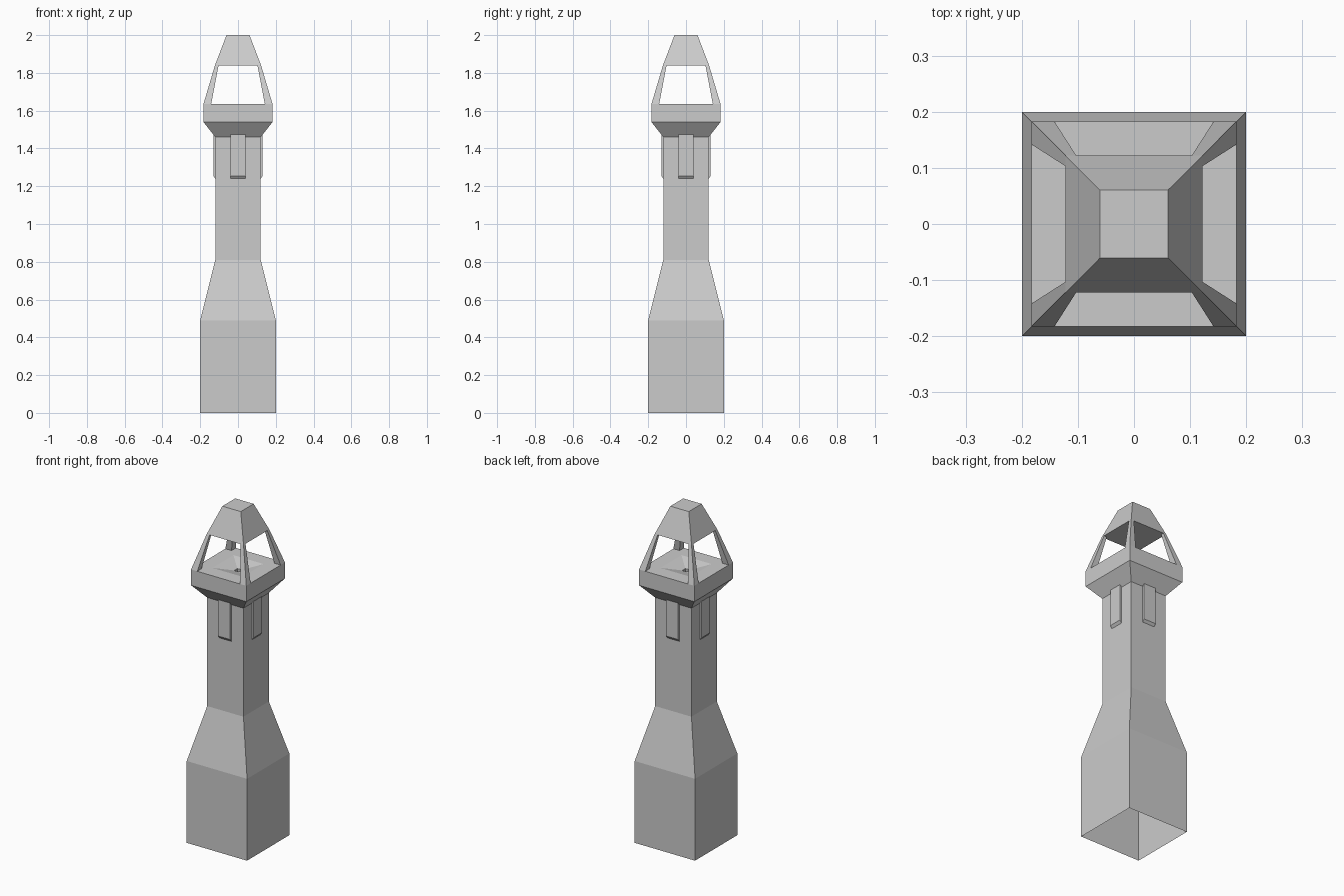
import bpy, bmesh
from mathutils import Matrix
from math import pi

if "Cube" in bpy.data.objects:
    bpy.data.objects.remove(bpy.data.objects["Cube"])


def make_object(name, bm, recalc=True):
    if recalc:
        bmesh.ops.recalc_face_normals(bm, faces=bm.faces[:])
    mesh = bpy.data.meshes.new(name)
    bm.to_mesh(mesh)
    bm.free()
    ob = bpy.data.objects.new(name, mesh)
    bpy.context.collection.objects.link(ob)
    return ob


def loft(name, rings, cap_bottom=True, cap_top=True, recalc=True):
    """Rectangular rings (x0, x1, y0, y1, z) joined from bottom to top."""
    bm = bmesh.new()
    loops = []
    for x0, x1, y0, y1, z in rings:
        loops.append([bm.verts.new(p) for p in
                      ((x0, y0, z), (x1, y0, z), (x1, y1, z), (x0, y1, z))])
    for a, b in zip(loops, loops[1:]):
        for i in range(4):
            j = (i + 1) % 4
            bm.faces.new((a[i], a[j], b[j], b[i]))
    if cap_bottom:
        bm.faces.new(loops[0][::-1])
    if cap_top:
        bm.faces.new(loops[-1])
    return make_object(name, bm, recalc)


def square(h, z):
    return (-h, h, -h, h, z)


def spin_copies(ob):
    """Three more copies around the vertical axis."""
    for k in range(1, 4):
        c = ob.copy()
        c.data = ob.data.copy()
        c.name = f"{ob.name}_{k + 1}"
        c.data.transform(Matrix.Rotation(k * pi / 2, 4, 'Z'))
        bpy.context.collection.objects.link(c)


# Hollow tower, open below, with flared gallery and slightly dished floor
loft("tower", [square(0.2, 0), square(0.2, 0.49), square(0.12, 0.81),
               square(0.12, 1.46), square(0.183, 1.54), square(0.183, 1.635),
               square(0.10, 1.635), square(0.015, 1.61), square(0.015, 1.58)],
     cap_bottom=False, recalc=False)

# Tapered lantern posts leaning in from the corners
spin_copies(loft("lantern_post", [(0.142, 0.183, 0.142, 0.183, 1.635),
                                  (0.103, 0.122, 0.103, 0.122, 1.84)],
                 cap_bottom=False, cap_top=False))

# Truncated pyramid roof
loft("roof", [square(0.122, 1.84), square(0.061, 2.0)])

# Raised strips under the gallery, chamfered at the lower end
spin_copies(loft("wall_strip", [(-0.04, 0.04, -0.12, -0.115, 1.24),
                                (-0.04, 0.04, -0.131, -0.115, 1.255),
                                (-0.04, 0.04, -0.131, -0.115, 1.473)]))
